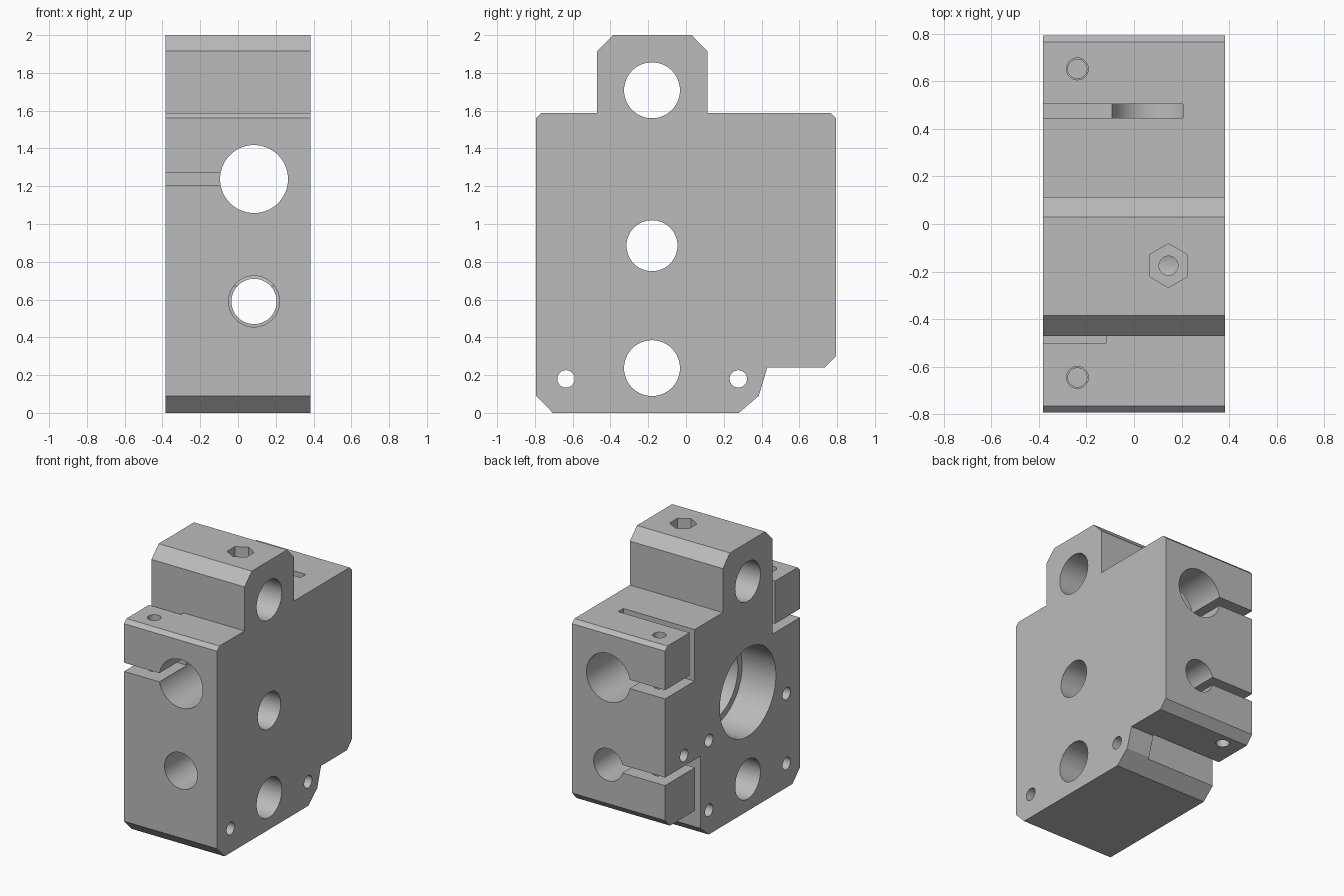
import bpy, bmesh, math
from mathutils import Matrix, Vector

cube = bpy.data.objects.get("Cube")
if cube:
    bpy.data.objects.remove(cube, do_unlink=True)

grey = bpy.data.materials.new("plain grey")
grey.use_nodes = True
colour = (0.5, 0.5, 0.5, 1)
grey.diffuse_color = colour
grey.node_tree.nodes["Principled BSDF"].inputs["Base Color"].default_value = colour

HALF = 0.383  # half the block width


def make_object(name, bm):
    bmesh.ops.recalc_face_normals(bm, faces=bm.faces)
    mesh = bpy.data.meshes.new(name)
    bm.to_mesh(mesh)
    bm.free()
    mesh.materials.append(grey)
    obj = bpy.data.objects.new(name, mesh)
    bpy.context.scene.collection.objects.link(obj)
    return obj


def cut(bm):
    """Subtract a cutter from the block, then discard it."""
    cutter = make_object("cutter", bm)
    cutter.hide_render = True
    mod = block.modifiers.new("cut", "BOOLEAN")
    mod.operation = "DIFFERENCE"
    mod.solver = "EXACT"
    mod.object = cutter
    bpy.context.view_layer.objects.active = block
    bpy.ops.object.modifier_apply(modifier=mod.name)
    bpy.data.objects.remove(cutter, do_unlink=True)


def drill(start, end, radius, sides=48):
    """Round (or hexagonal) hole between two points."""
    a, b = Vector(start), Vector(end)
    axis = b - a
    bm = bmesh.new()
    bmesh.ops.create_cone(
        bm, cap_ends=True, segments=sides, radius1=radius, radius2=radius,
        depth=axis.length,
        matrix=Matrix.Translation((a + b) / 2) @ axis.to_track_quat("Z", "Y").to_matrix().to_4x4())
    cut(bm)


def mill(xs, ys, zs):
    """Rectangular slot given by its extents."""
    bm = bmesh.new()
    bmesh.ops.create_cube(bm, size=1)
    for v in bm.verts:
        v.co = [r[1] if c > 0 else r[0] for r, c in zip((xs, ys, zs), v.co)]
    cut(bm)


# Block: side profile extruded across the width
profile = [(-.705, 0), (.28, 0), (.385, .09), (.43, .24), (.735, .24), (.793, .3),
           (.793, 1.56), (.765, 1.588), (.113, 1.588), (.113, 1.915), (.03, 2),
           (-.385, 2), (-.47, 1.915), (-.47, 1.588), (-.765, 1.588),
           (-.793, 1.56), (-.793, .09)]
bm = bmesh.new()
face = bm.faces.new([bm.verts.new((-HALF, y, z)) for y, z in profile])
side = bmesh.ops.extrude_face_region(bm, geom=[face])
bmesh.ops.translate(bm, verts=[v for v in side["geom"] if isinstance(v, bmesh.types.BMVert)],
                    vec=(2 * HALF, 0, 0))
block = make_object("carriage_block", bm)

# Cross holes through the width
for y, z, r in [(-.18, 1.708, .148), (-.18, .885, .135), (-.18, .237, .148),
                (-.635, .18, .046), (.277, .18, .046)]:
    drill((-1, y, z), (1, y, z), r)

# Stepped bearing seat on the right face
drill((-1, -.18, .885), (-.105, -.18, .885), .33, 64)
drill((-1, -.18, .885), (.2, -.18, .885), .28, 64)

# Blind fixing holes on the right face
for y in (-.635, .277, .57):
    drill((-1, y, .70), (-.2, y, .70), .046, 32)

# Long rod bores from front to back
drill((.085, -1, 1.238), (.085, 1, 1.238), .18, 64)
drill((.085, -1, .59), (.085, 1, .59), .12)
drill((.085, -1, .59), (.085, 0, .59), .135)

# Clamp slots running from the right face into the bores
mill((-1, .085), (-1, -.47), (1.205, 1.27))
mill((-1, .085), (.445, 1), (1.205, 1.27))
mill((-1, .085), (.375, 1), (.56, .62))

# Relief slits that free the clamp jaws
mill((-1, -.118), (-.5, -.47), (1.205, 1.7))
mill((-1, .205), (.445, .505), (1.205, 1.7))
mill((-1, .19), (.375, .44), (-.1, .62))

# Clamp screw holes, narrower below the slot
for y in (-.645, .652):
    drill((-.238, y, 1.8), (-.238, y, 1.23), .046, 32)
    drill((-.238, y, 1.8), (-.238, y, .95), .04, 32)
drill((-.238, .652, 0), (-.238, .652, .59), .046, 32)
drill((-.238, .652, 0), (-.238, .652, .82), .04, 32)

# Hexagonal nut pocket and set screw hole on top
bm = bmesh.new()
bmesh.ops.create_cone(bm, cap_ends=True, segments=6, radius1=.092, radius2=.092, depth=.2,
                      matrix=Matrix.Translation((.145, -.175, 2.02)))
if abs(max(v.co.x for v in bm.verts) - .145) > .09:
    bmesh.ops.rotate(bm, verts=bm.verts, cent=(.145, -.175, 0),
                     matrix=Matrix.Rotation(math.radians(30), 3, "Z"))
cut(bm)
drill((.145, -.175, 2.1), (.145, -.175, 1.7), .04, 32)

# Smooth bores with crisp edges
bpy.ops.object.select_all(action="DESELECT")
block.select_set(True)
bpy.context.view_layer.objects.active = block
bpy.ops.object.shade_smooth_by_angle(angle=math.radians(25))
